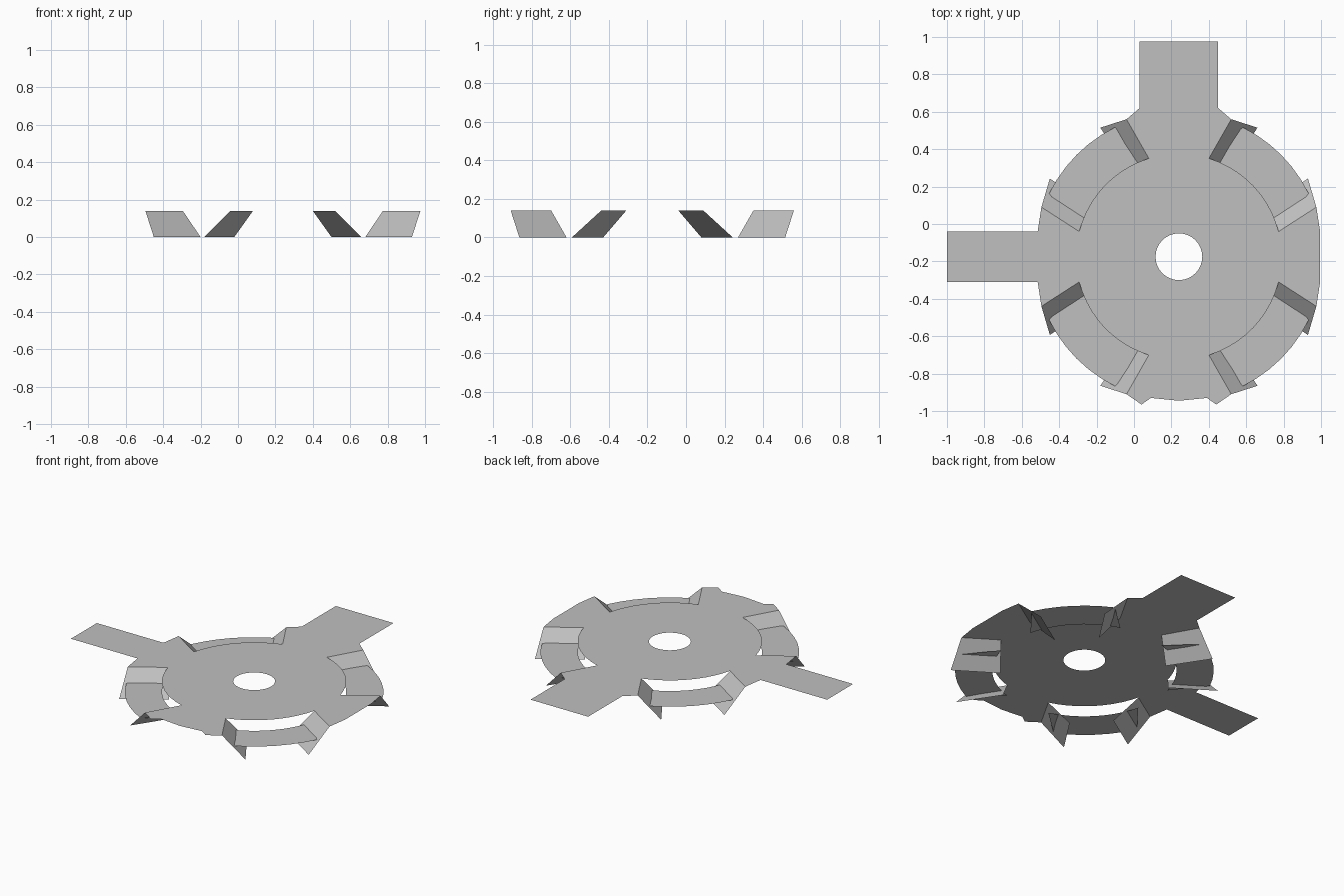
import bpy, math
from mathutils import Vector

cube = bpy.data.objects.get("Cube")
if cube:
    bpy.data.objects.remove(cube, do_unlink=True)

CENTRE = Vector((0.24, -0.175, 0))
TOP, MID = 0.14, 0.07
R_HOLE, R_IN, R_OUT = 0.125, 0.55, 0.772

metal = bpy.data.materials.new("grey_metal")
metal.use_nodes = True
colour = (0.53, 0.53, 0.53, 1)
metal.diffuse_color = colour
metal.node_tree.nodes["Principled BSDF"].inputs["Base Color"].default_value = colour


def arc(radius, start, end, steps):
    """Points along a circular arc, angles in degrees."""
    angles = [math.radians(start + (end - start) * i / steps) for i in range(steps + 1)]
    return [(radius * math.cos(a), radius * math.sin(a)) for a in angles]


def sheet(name, points, faces):
    mesh = bpy.data.meshes.new(name)
    mesh.from_pydata([Vector(p) + CENTRE for p in points], [], faces)
    mesh.materials.append(metal)
    mesh.update()
    obj = bpy.data.objects.new(name, mesh)
    bpy.context.collection.objects.link(obj)
    return obj


def flip(points, sx, sy):
    return [(x * sx, y * sy) for x, y in points]


# Outline of one diagonal notch, running anticlockwise from side arm to end arm
notch = ([(0.755, 0.135), (0.735, 0.265)] + arc(R_IN, 14.2, 73, 10)
         + [(0.28, 0.735)])
rear_tab = [(0.21, 0.795), (0.21, 1.15), (-0.21, 1.15), (-0.21, 0.795)]
side_tab = [(-1.24, 0.135), (-1.24, -0.135)]
front_edge = [(-0.20, -0.79), (-0.15, -0.755), (0, -0.77), (0.15, -0.755), (0.20, -0.79)]

outline = (notch + rear_tab + flip(notch, -1, 1)[::-1] + side_tab
           + flip(notch, -1, -1) + front_edge + flip(notch, 1, -1)[::-1])

# Flat plate with a round centre hole, filled from two closed curve outlines
curve = bpy.data.curves.new("plate_outline", "CURVE")
curve.dimensions = "2D"
curve.fill_mode = "FRONT"
for loop in (outline, arc(R_HOLE, 0, 360, 32)[:-1]):
    spline = curve.splines.new("POLY")
    spline.points.add(len(loop) - 1)
    for point, (x, y) in zip(spline.points, loop):
        point.co = (x, y, 0, 1)
    spline.use_cyclic_u = True
helper = bpy.data.objects.new("plate_outline", curve)
bpy.context.collection.objects.link(helper)
bpy.context.view_layer.update()
plate_mesh = bpy.data.meshes.new_from_object(
    helper.evaluated_get(bpy.context.evaluated_depsgraph_get()))
bpy.data.objects.remove(helper, do_unlink=True)
plate_mesh.materials.clear()
plate_mesh.materials.append(metal)
plate = bpy.data.objects.new("plate", plate_mesh)
plate.location = CENTRE + Vector((0, 0, TOP))
bpy.context.collection.objects.link(plate)

# Lowered rim segment and its two sloping fins in each diagonal
inner = arc(R_IN, 14.2, 73, 10)
outer = arc(R_OUT, 26, 63.7, 6)
rim = inner + outer[::-1]
end_fin = [(0.16, 0.525), (0.28, 0.735), (0.42, 0.69), (0.26, 0.445)]
side_fin = [(0.535, 0.135), (0.735, 0.265), (0.69, 0.418), (0.44, 0.255)]
fin_heights = (TOP, TOP, 0, 0)

for sy, fore in ((1, "rear"), (-1, "front")):
    for sx, side in ((1, "left"), (-1, "right")):
        where = f"{fore}_{side}"
        loop = flip(rim, sx, sy)
        if sx * sy < 0:
            loop.reverse()
        # The inner arc runs anticlockwise, so reverse again to face upward
        loop.reverse()
        sheet(f"rim_{where}", [(x, y, MID) for x, y in loop], [range(len(loop))])
        for name, fin, turn in (("end_fin", end_fin, 1), ("side_fin", side_fin, -1)):
            pts = [(x, y, z) for (x, y), z in zip(flip(fin, sx, sy), fin_heights)]
            if sx * sy * turn < 0:
                pts.reverse()
            pts.reverse()
            sheet(f"{name}_{where}", pts, [range(4)])
